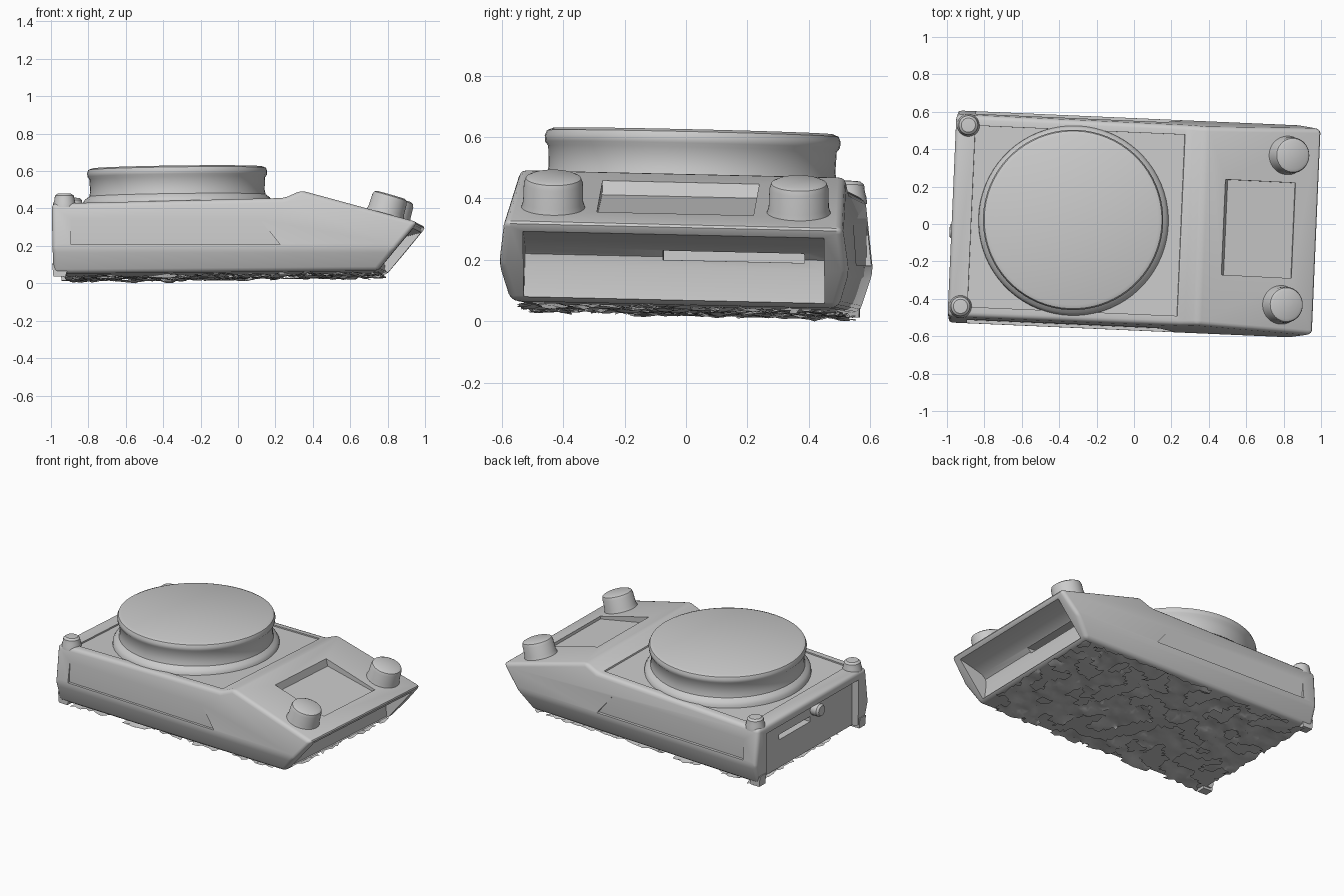
import bpy, bmesh, math, random
from mathutils import Matrix, Vector, noise

random.seed(4)
if "Cube" in bpy.data.objects:
    bpy.data.objects.remove(bpy.data.objects["Cube"])

grey = bpy.data.materials.new("plain grey")
grey.use_nodes = True
GREY = (0.6, 0.6, 0.6, 1)
grey.diffuse_color = GREY
grey.node_tree.nodes["Principled BSDF"].inputs["Base Color"].default_value = GREY
parts = []


def finish(name, bm, keep=True):
    bmesh.ops.recalc_face_normals(bm, faces=bm.faces)
    mesh = bpy.data.meshes.new(name)
    bm.to_mesh(mesh)
    bm.free()
    ob = bpy.data.objects.new(name, mesh)
    bpy.context.collection.objects.link(ob)
    mesh.materials.append(grey)
    if keep:
        parts.append(ob)
    else:
        ob.hide_render = True
    return ob


def prism(points, y0, y1):
    """Extrude an x-z outline from y0 to y1."""
    bm = bmesh.new()
    face = bm.faces.new([bm.verts.new((x, y0, z)) for x, z in points])
    ext = bmesh.ops.extrude_face_region(bm, geom=[face])
    verts = [v for v in ext["geom"] if isinstance(v, bmesh.types.BMVert)]
    bmesh.ops.translate(bm, verts=verts, vec=(0, y1 - y0, 0))
    bmesh.ops.recalc_face_normals(bm, faces=bm.faces)
    return bm


def lathe(name, profile, centre, pitch=0, steps=48):
    """Spin an (r, z) profile about a leaning axis."""
    bm = bmesh.new()
    vs = [bm.verts.new((r, 0, z)) for r, z in profile]
    edges = [bm.edges.new(p) for p in zip(vs, vs[1:])]
    bmesh.ops.spin(bm, geom=vs + edges, axis=(0, 0, 1), cent=(0, 0, 0),
                   angle=math.tau, steps=steps, use_duplicate=False)
    bmesh.ops.remove_doubles(bm, verts=bm.verts, dist=0.0005)
    bm.transform(Matrix.Translation(centre) @ Matrix.Rotation(math.radians(pitch), 4, 'Y'))
    return finish(name, bm)


# Hull: side outline, widest at the waist
outline = [(-0.965, 0.045), (0.77, 0.06), (0.985, 0.32), (0.36, 0.49),
           (0.27, 0.45), (-0.975, 0.42)]
bm = prism(outline, -1, 1)
bmesh.ops.bisect_plane(bm, geom=bm.verts[:] + bm.edges[:] + bm.faces[:],
                       plane_co=(0, 0, 0.18), plane_no=(0, 0, 1))
for v in bm.verts:
    z = v.co.z
    v.co.y *= 0.53 + 0.31 * (z - 0.05) if z < 0.18 else 0.57 - 0.13 * (z - 0.18)
hull = finish("hull", bm)
bev = hull.modifiers.new("soft edges", 'BEVEL')
bev.width, bev.segments, bev.limit_method = 0.024, 3, 'ANGLE'
bev.angle_limit = math.radians(14)

# Recesses: nose opening, rear bay, slots, sunken deck, sloped tray, side panels
cuts = {
    "nose_cutter": ([(1.1, 0.32), (0.955, 0.287), (0.86, 0.262), (0.79, 0.24), (0.762, 0.215),
                     (0.757, 0.18), (0.768, 0.075), (1.1, 0.075)], -0.49, 0.49),
    "nose_slot_cutter": ([(0.7, 0.205), (0.8, 0.205), (0.8, 0.235), (0.7, 0.235)], -0.04, 0.42),
    "rear_cutter": ([(-1.1, -0.1), (-0.915, -0.1), (-0.925, 0.36), (-1.1, 0.38)], -0.46, 0.46),
    "rear_slot_cutter": ([(-1, 0.235), (-0.86, 0.235), (-0.86, 0.27), (-1, 0.27)], -0.04, 0.27),
    "deck_cutter": ([(-0.87, 0.413), (0.25, 0.441), (0.29, 0.6), (-0.89, 0.6)], -0.485, 0.485),
    "tray_cutter": ([(0.49, 0.412), (0.85, 0.338), (0.89, 0.6), (0.44, 0.6)], -0.255, 0.255),
}
panel = [(-0.87, 0.2), (0.25, 0.2), (0.1, 0.385), (-0.87, 0.375)]
for name, side in (("left", 1), ("right", -1)):
    cuts[name + "_panel_cutter"] = (panel, side * 0.55, side * 0.8)
for name, (pts, y0, y1) in cuts.items():
    cutter = finish(name, prism(pts, y0, y1), keep=False)
    mod = hull.modifiers.new(name, 'BOOLEAN')
    mod.operation, mod.solver, mod.object = 'DIFFERENCE', 'EXACT', cutter

# Bake the hull so the cutters can go
bpy.context.view_layer.update()
baked = bpy.data.meshes.new_from_object(hull.evaluated_get(bpy.context.evaluated_depsgraph_get()))
hull.modifiers.clear()
hull.data = baked
for name in cuts:
    bpy.data.objects.remove(bpy.data.objects[name])

# Open the slot ends into the hollow hull
bm = bmesh.new()
bm.from_mesh(baked)
ends = [f for f in bm.faces if abs(f.normal.x) > 0.95
        and min(abs(f.calc_center_median().x - x) for x in (0.7, -0.86)) < 0.005]
bmesh.ops.delete(bm, geom=ends, context='FACES')
bm.to_mesh(baked)
bm.free()

# Large turntable with a narrower neck
lathe("round_platform", [(0, 0.625), (0.455, 0.625), (0.475, 0.617), (0.482, 0.6), (0.48, 0.58),
                         (0.47, 0.567), (0.467, 0.5), (0.472, 0.475), (0.495, 0.458),
                         (0.507, 0.44), (0.51, 0.41)], (-0.318, 0, 0), -0.8, 72)

# Knobs on the slope, posts at the rear corners
for name, side in (("left", 1), ("right", -1)):
    lathe(name + "_knob", [(0, 0.108), (0.075, 0.107), (0.09, 0.1), (0.096, 0.083),
                           (0.098, 0.02), (0.104, 0), (0.108, -0.03)],
          (0.805, side * 0.4, 0.367), 16)
    lathe(name + "_rear_post", [(0, 0.475), (0.038, 0.473), (0.051, 0.462), (0.054, 0.44),
                                (0.06, 0.42), (0.062, 0.4)],
          (-0.908, side * 0.485, 0), 0, 24)
    # Flared foot under each rear corner
    finish(name + "_rear_foot", prism([(-0.972, 0.1), (-0.965, 0.03), (-0.9, 0.03), (-0.88, 0.1)],
                                      side * 0.47, side * 0.53))

# Button in the rear bay
lathe("rear_button", [(0, 0.06), (0.032, 0.058), (0.042, 0.045), (0.042, 0)],
      (-0.925, -0.08, 0.31), -90, 24)

# Ragged underside: uneven skin with blotchy gaps
bm = bmesh.new()
bmesh.ops.create_grid(bm, x_segments=60, y_segments=36, size=1)
for v in bm.verts:
    x, y = -0.07 + v.co.x * 0.84, v.co.y * 0.52
    bump = noise.noise(Vector((x * 9, y * 9, 3)))
    v.co = Vector((x + random.uniform(-0.008, 0.008), y + random.uniform(-0.008, 0.008),
                   0.04 + 0.013 * x + 0.016 * bump + random.uniform(-0.008, 0.006)))
holes = [f for f in bm.faces if noise.noise(f.calc_center_median() * 8) > 0.13]
bmesh.ops.delete(bm, geom=holes, context='FACES')
finish("ragged_underside", bm)

# Whole model leans and turns slightly
pose = Matrix.Rotation(math.radians(-2.5), 4, 'Z') @ Matrix.Rotation(math.radians(-1.3), 4, 'X')
for ob in parts:
    ob.data.transform(pose)
low = min(v.co.z for ob in parts for v in ob.data.vertices)
bpy.ops.object.select_all(action='DESELECT')
for ob in parts:
    ob.data.transform(Matrix.Translation((0, -0.006, -low)))
    ob.select_set(True)
bpy.context.view_layer.objects.active = hull
bpy.ops.object.shade_smooth_by_angle(angle=math.radians(35))
